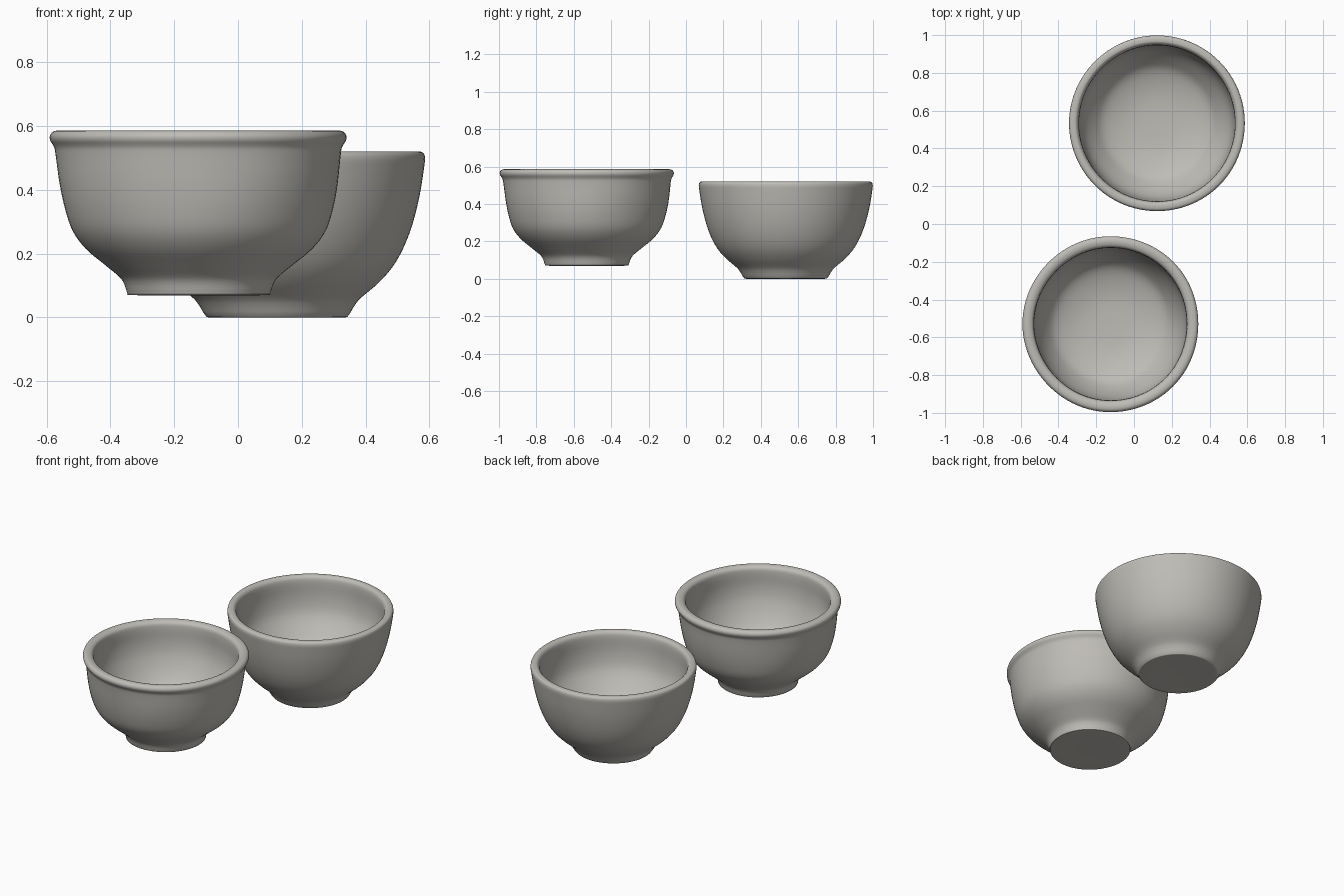
import bpy, bmesh, math
from mathutils import Vector

if "Cube" in bpy.data.objects:
    bpy.data.objects.remove(bpy.data.objects["Cube"])

clay = bpy.data.materials.new("warm grey clay")
clay.diffuse_color = (0.52, 0.505, 0.47, 1)
clay.use_nodes = True
clay.node_tree.nodes["Principled BSDF"].inputs["Base Color"].default_value = clay.diffuse_color
SEG = 96


def smooth_profile(pts, steps=4):
    """Catmull-Rom curve through (radius, z) points."""
    p = [Vector(q) for q in pts]
    p = [p[0]] + p + [p[-1]]
    out = []
    for a, b, c, d in zip(p, p[1:], p[2:], p[3:]):
        for k in range(steps):
            t = k / steps
            out.append(0.5 * (2 * b + (c - a) * t + (2 * a - 5 * b + 4 * c - d) * t * t
                              + (3 * b - a - 3 * c + d) * t ** 3))
    out.append(p[-1])
    return out


def lathe(name, centre, outline, wobble):
    """Revolve the outline, with slight hand-thrown unevenness."""
    bm = bmesh.new()
    rings = []
    prof = smooth_profile(outline)
    for r, z in prof[1:-1]:
        ring = []
        for i in range(SEG):
            a = 2 * math.pi * i / SEG
            rr = r * (1 + wobble * (math.sin(3 * a + 9 * z) + 0.6 * math.sin(5 * a - 14 * z)))
            ring.append(bm.verts.new((rr * math.cos(a), rr * math.sin(a), z)))
        rings.append(ring)
    for lo, hi in zip(rings, rings[1:]):
        for i in range(SEG):
            j = (i + 1) % SEG
            bm.faces.new((lo[i], lo[j], hi[j], hi[i]))
    # close underside and inner floor
    for ring, z in ((rings[0], prof[0].y), (rings[-1], prof[-1].y)):
        tip = bm.verts.new((0, 0, z))
        for i in range(SEG):
            bm.faces.new((ring[i], ring[(i + 1) % SEG], tip))
    bmesh.ops.recalc_face_normals(bm, faces=bm.faces)
    me = bpy.data.meshes.new(name)
    bm.to_mesh(me)
    bm.free()
    me.materials.append(clay)
    ob = bpy.data.objects.new(name, me)
    ob.location = (*centre, 0)
    bpy.context.collection.objects.link(ob)
    bpy.context.view_layer.objects.active = ob
    ob.select_set(True)
    bpy.ops.object.shade_smooth_by_angle(angle=math.radians(40))
    ob.select_set(False)


# front bowl: rolled rim, narrow foot
lathe("front_bowl", (-0.123, -0.53), [
    (0, 0.07), (0.1, 0.07), (0.213, 0.07), (0.224, 0.076), (0.234, 0.105), (0.25, 0.128),
    (0.295, 0.165), (0.355, 0.215), (0.396, 0.27), (0.42, 0.34), (0.436, 0.42),
    (0.447, 0.51), (0.452, 0.535), (0.464, 0.556), (0.464, 0.572), (0.452, 0.584),
    (0.43, 0.585), (0.41, 0.573), (0.404, 0.54), (0.402, 0.46), (0.385, 0.38),
    (0.34, 0.29), (0.28, 0.23), (0.15, 0.19), (0, 0.183)], 0.003)

# rear bowl: plain rim, low foot
lathe("rear_bowl", (0.122, 0.533), [
    (0, 0.002), (0.1, 0.001), (0.205, 0), (0.224, 0.006), (0.242, 0.035), (0.262, 0.06),
    (0.315, 0.105), (0.36, 0.155), (0.395, 0.215), (0.424, 0.29), (0.447, 0.38),
    (0.462, 0.47), (0.465, 0.502), (0.458, 0.517), (0.44, 0.521), (0.425, 0.516),
    (0.414, 0.49), (0.41, 0.39), (0.388, 0.30), (0.33, 0.22), (0.27, 0.17),
    (0.15, 0.137), (0, 0.13)], 0.001)
